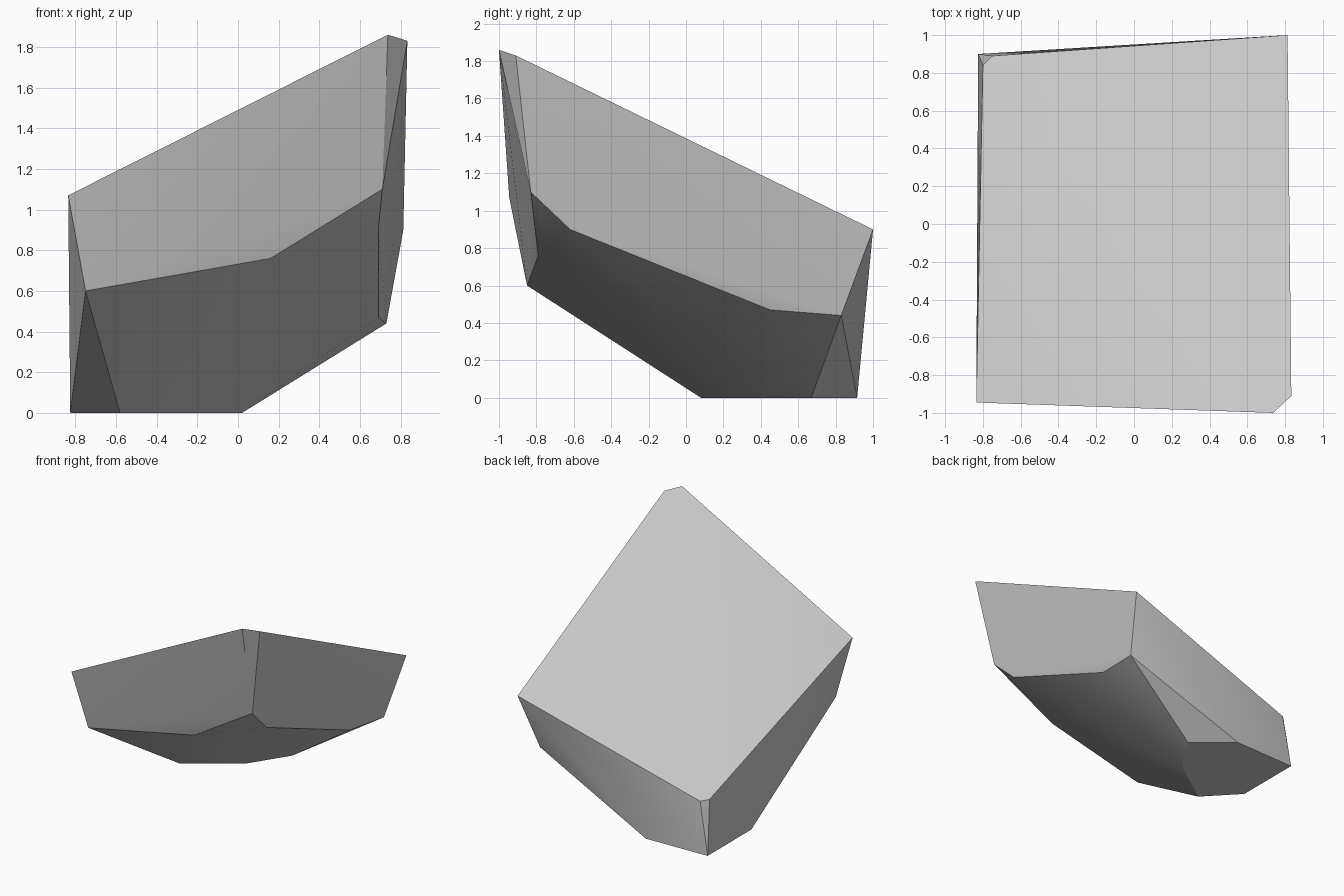
import bpy
import bmesh
import math

# Remove the default object
default = bpy.data.objects.get("Cube")
if default:
    bpy.data.objects.remove(default, do_unlink=True)


def flat_material(name, level):
    """One plain colour for viewport and render."""
    mat = bpy.data.materials.new(name)
    mat.use_nodes = True
    colour = (level, level, level, 1)
    mat.diffuse_color = colour
    shader = mat.node_tree.nodes["Principled BSDF"]
    shader.inputs["Base Color"].default_value = colour
    shader.inputs["Roughness"].default_value = 1
    return mat


def hull_object(name, corners, mat):
    """Wrap a convex skin round the corner points and shade it."""
    bm = bmesh.new()
    for corner in corners:
        bm.verts.new(corner)
    bmesh.ops.convex_hull(bm, input=bm.verts[:])
    loose = [v for v in bm.verts if not v.link_faces]
    bmesh.ops.delete(bm, geom=loose, context="VERTS")
    # Merge nearly coplanar triangles into clean facets
    bmesh.ops.dissolve_limit(bm, angle_limit=math.radians(1),
                             verts=bm.verts[:], edges=bm.edges[:])
    bmesh.ops.recalc_face_normals(bm, faces=bm.faces[:])
    mesh = bpy.data.meshes.new(name)
    bm.to_mesh(mesh)
    bm.free()
    mesh.materials.append(mat)
    obj = bpy.data.objects.new(name, mesh)
    bpy.context.collection.objects.link(obj)
    bpy.ops.object.select_all(action="DESELECT")
    obj.select_set(True)
    bpy.context.view_layer.objects.active = obj
    bpy.ops.object.shade_smooth_by_angle(angle=math.radians(32))
    return obj


# Sloping top slab, with two clipped corners
top_rim = [
    (0.737, -1, 1.86), (0.833, -0.91, 1.83), (0.813, 1, 0.9),
    (-0.75, 0.89, 0.42), (-0.8, 0.84, 0.43), (-0.835, -0.945, 1.07),
]

# Lower edge of the front and side walls
wall_foot = [
    (-0.75, -0.85, 0.6), (0.16, -0.79, 0.76), (0.71, -0.83, 1.1),
    (0.69, -0.62, 0.9), (0.69, 0.45, 0.47), (0.73, 0.83, 0.44),
]

# Flat resting face on the ground
ground_outline = [
    (-0.825, 0.9), (-0.28, 0.915), (0.02, 0.67),
    (-0.18, 0.36), (-0.58, 0.08), (-0.825, 0.34),
]
resting_face = [(x, y, 0) for x, y in ground_outline]

stone_grey = flat_material("stone_grey", 0.58)
hull_object("rock", top_rim + wall_foot + resting_face, stone_grey)
